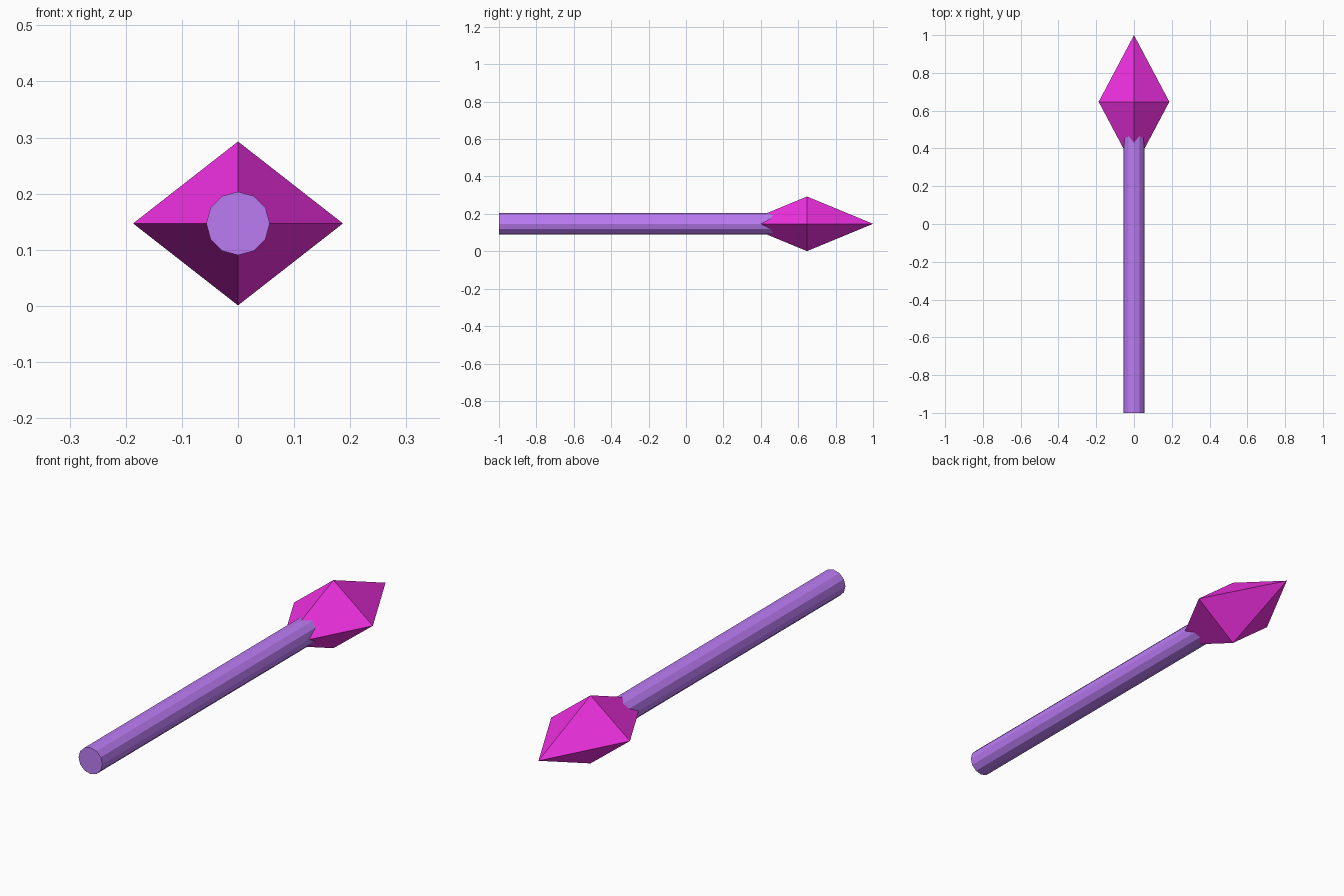
import bpy
import bmesh
from math import radians

if "Cube" in bpy.data.objects:
    bpy.data.objects.remove(bpy.data.objects["Cube"])

AXIS_Z = 0.147      # height of the centre line


def paint(obj, name, colour):
    mat = bpy.data.materials.new(name)
    mat.diffuse_color = (*colour, 1)
    mat.use_nodes = True
    mat.node_tree.nodes["Principled BSDF"].inputs["Base Color"].default_value = mat.diffuse_color
    obj.data.materials.append(mat)


# Shaft: twelve-sided rod along y, its front end buried in the head
y0, y1 = -1.0, 0.6
bpy.ops.mesh.primitive_cylinder_add(
    vertices=12, radius=0.0565, depth=y1 - y0,
    location=(0, (y0 + y1) / 2, AXIS_Z), rotation=(radians(90), 0, 0))
shaft = bpy.context.object
shaft.name = "shaft"
paint(shaft, "purple", (0.50, 0.20, 0.90))

# Head: octahedron (hull of the six axis points), stretched along y
bm = bmesh.new()
for axis in range(3):
    for sign in (-1, 1):
        co = [0, 0, 0]
        co[axis] = sign
        bm.verts.new(co)
bmesh.ops.convex_hull(bm, input=bm.verts)
bmesh.ops.recalc_face_normals(bm, faces=bm.faces)
mesh = bpy.data.meshes.new("head")
bm.to_mesh(mesh)
bm.free()
head = bpy.data.objects.new("head", mesh)
bpy.context.collection.objects.link(head)
head.location = (0, 0.647, AXIS_Z)
head.scale = (0.187, 0.353, 0.146)
paint(head, "magenta", (0.90, 0.03, 0.78))
